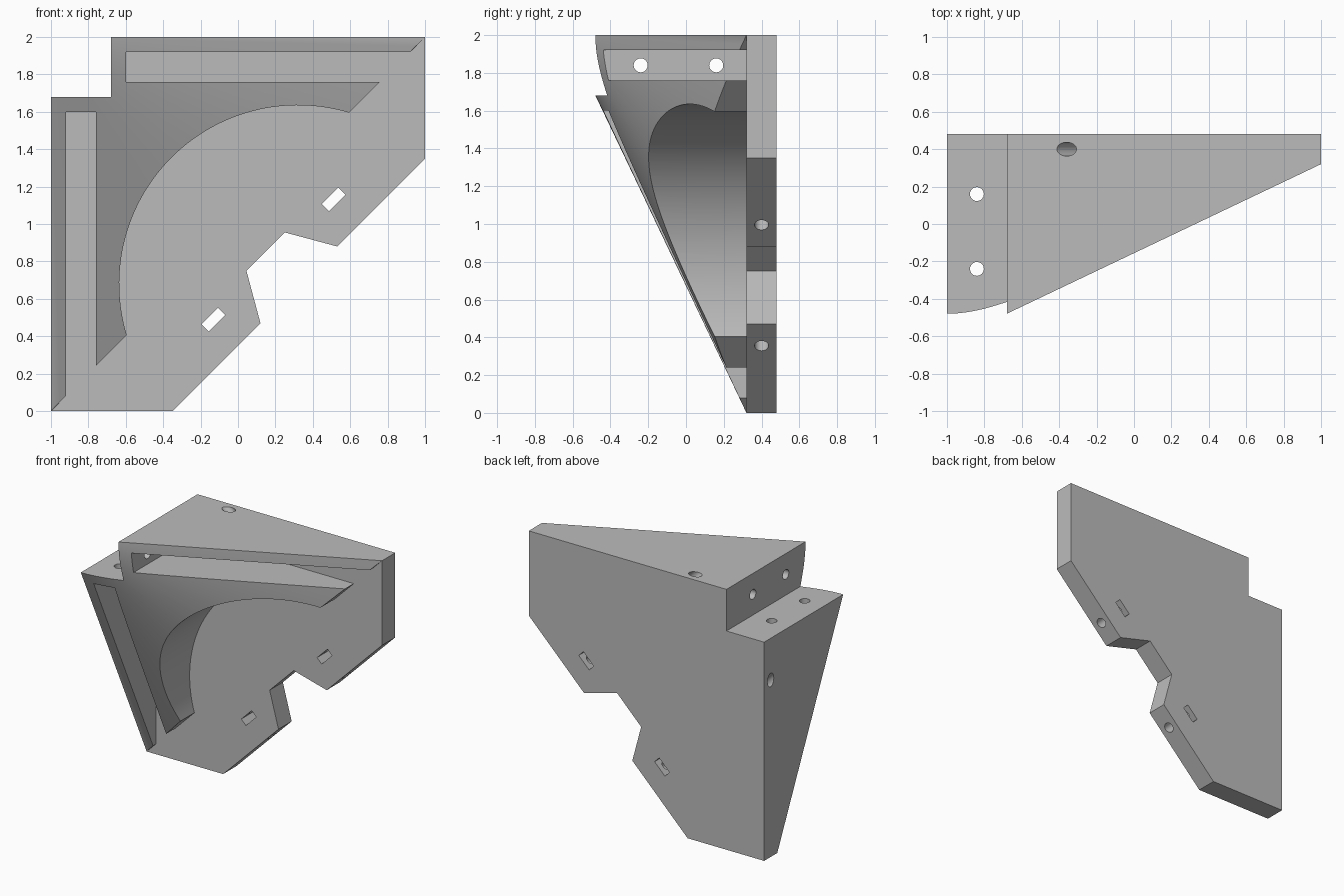
import bpy, bmesh, math
from mathutils import Matrix, Vector

if "Cube" in bpy.data.objects:
    bpy.data.objects.remove(bpy.data.objects["Cube"], do_unlink=True)

PLATE = 0.32   # front plane of the back plate
BACK = 0.48

grey = bpy.data.materials.new("plain grey")
grey.use_nodes = True
grey.diffuse_color = (0.5, 0.5, 0.5, 1)
grey.node_tree.nodes["Principled BSDF"].inputs["Base Color"].default_value = (0.5, 0.5, 0.5, 1)


def swap(p):
    """Mirror an (x, z) point across the bracket's diagonal."""
    return (1 - p[1], 1 - p[0])


def make(name, bm):
    bmesh.ops.recalc_face_normals(bm, faces=bm.faces)
    mesh = bpy.data.meshes.new(name)
    bm.to_mesh(mesh)
    bm.free()
    mesh.materials.append(grey)
    ob = bpy.data.objects.new(name, mesh)
    bpy.context.collection.objects.link(ob)
    return ob


def prism(name, outline, y0, y1):
    bm = bmesh.new()
    face = bm.faces.new([bm.verts.new((x, y0, z)) for x, z in outline])
    ext = bmesh.ops.extrude_face_region(bm, geom=[face])
    verts = [v for v in ext["geom"] if isinstance(v, bmesh.types.BMVert)]
    bmesh.ops.translate(bm, verts=verts, vec=(0, y1 - y0, 0))
    return make(name, bm)


def rod(name, a, b, radius):
    a, b = Vector(a), Vector(b)
    turn = (b - a).to_track_quat('Z', 'Y').to_matrix().to_4x4()
    bm = bmesh.new()
    bmesh.ops.create_cone(bm, cap_ends=True, segments=32, radius1=radius, radius2=radius,
                          depth=(b - a).length, matrix=Matrix.Translation((a + b) / 2) @ turn)
    return make(name, bm)


def cut(target, tool, operation='DIFFERENCE'):
    mod = target.modifiers.new("cut", 'BOOLEAN')
    mod.operation, mod.solver, mod.object = operation, 'EXACT', tool
    bpy.context.view_layer.objects.active = target
    bpy.ops.object.modifier_apply(modifier=mod.name)
    bpy.data.objects.remove(tool, do_unlink=True)


# Full-depth block with the notched corner and the notched lower edge
half = [(0.25, 0.955), (0.53, 0.88), (1, 1.35), (1, 2), (-0.68, 2), (-0.68, 1.68)]
outline = half + [swap(p) for p in reversed(half[:-1])]
bracket = prism("corner_bracket", outline, -0.7, BACK)

# Front pocket: open lower corner, round web edge and the two rail slots
side = [(2, 2.1), (1.1, 2.1), (0.92, 1.92), (-0.6, 1.92), (-0.6, 1.76), (0.76, 1.76)]
start, end = math.radians(73.3), math.radians(196.7)
arc = []
for i in range(65):
    a = start + (end - start) * i / 64
    arc.append((0.32 + 0.955 * math.cos(a), 0.68 + 0.955 * math.sin(a)))
pocket = side + arc + [swap(p) for p in reversed(side)] + [(2, -1)]
cut(bracket, prism("pocket", pocket, -1, PLATE))

# Conical front face, with its axis through the upper corner
slope = 0.476
flat = PLATE - 0.001
bm = bmesh.new()
profile = [(0, PLATE - 2 * slope), (2 - 0.001 / slope, flat), (4, flat), (4, 1), (0, 1)]
verts = [bm.verts.new((r - 1, y, 2)) for r, y in profile]
edges = [bm.edges.new(pair) for pair in zip(verts, verts[1:])]
bmesh.ops.spin(bm, geom=verts + edges, cent=(-1, 0, 2), axis=(0, 1, 0),
               angle=math.tau, steps=256, use_duplicate=False)
bmesh.ops.remove_doubles(bm, verts=bm.verts, dist=0.0001)
cut(bracket, make("cone", bm), 'INTERSECT')

# Screw holes through the end walls of both slots
for y in (-0.24, 0.16):
    for a, b in (((-0.75, 1.84), (-0.5, 1.84)), ((-0.84, 1.75), (-0.84, 1.5))):
        cut(bracket, rod("screw_hole", (a[0], y, a[1]), (b[0], y, b[1]), 0.037))

# Diagonal bolt bores and the nut slots they pass through
nut = [(0.448, 1.108), (0.487, 1.069), (0.575, 1.157), (0.536, 1.196)]
bore = [(-0.46, 2.1), (0.74, 0.9)]
for flip in (False, True):
    (ax, az), (bx, bz) = [swap(p) if flip else p for p in bore]
    cut(bracket, rod("bolt_bore", (ax, 0.4, az), (bx, 0.4, bz), 0.037))
    cut(bracket, prism("nut_slot", [swap(p) if flip else p for p in nut], 0.2, 0.6))

# Smooth the curved faces, keep the corners sharp
bpy.ops.object.select_all(action='DESELECT')
bracket.select_set(True)
bpy.context.view_layer.objects.active = bracket
bpy.ops.object.shade_smooth_by_angle(angle=math.radians(30))
